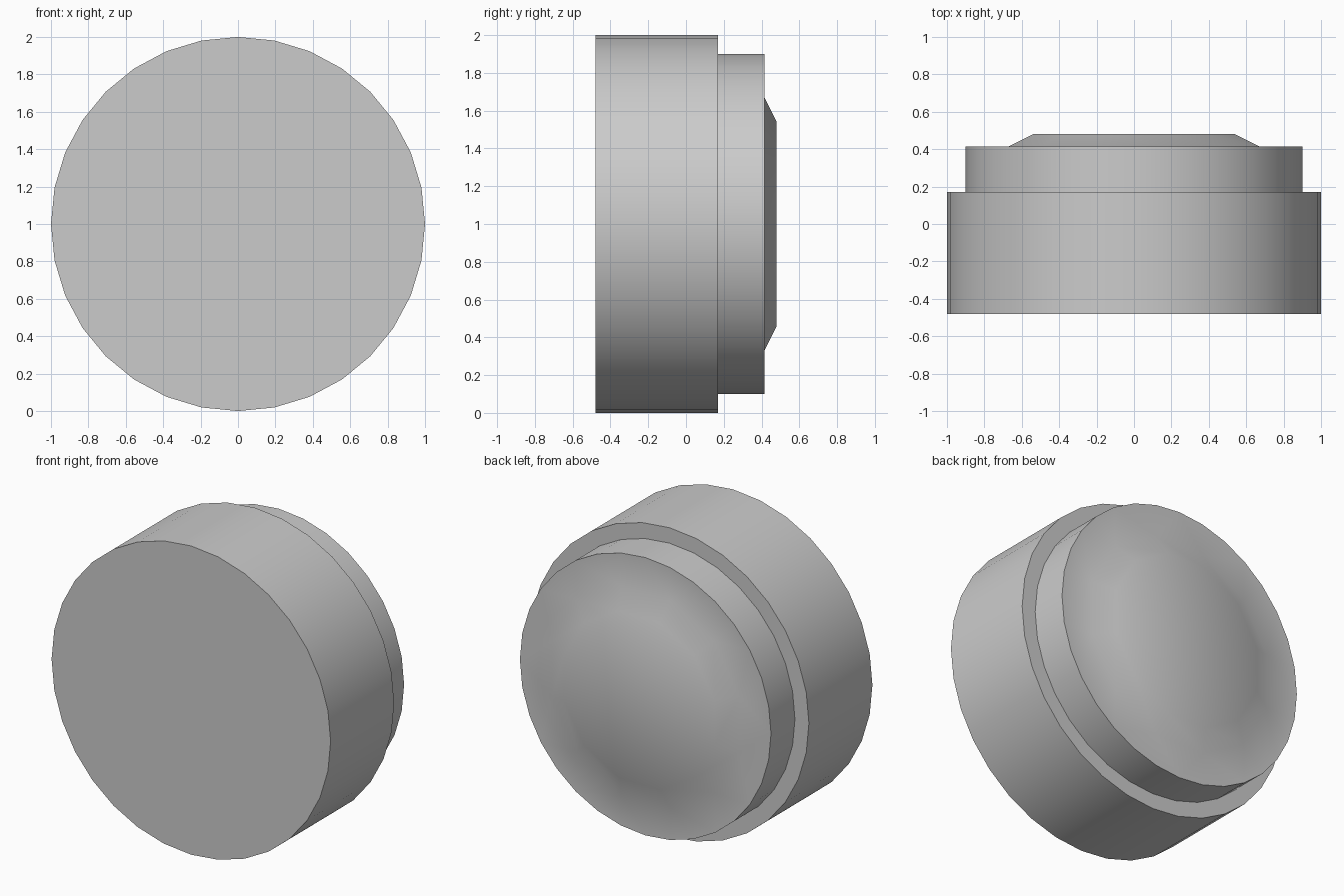
import bpy, bmesh, math

cube = bpy.data.objects.get("Cube")
if cube:
    bpy.data.objects.remove(cube, do_unlink=True)

grey = bpy.data.materials.new("plain_grey")
grey.use_nodes = True
colour = (0.6, 0.6, 0.6, 1)
grey.diffuse_color = colour
grey.node_tree.nodes["Principled BSDF"].inputs["Base Color"].default_value = colour

bm = bmesh.new()


def ring(radius, y, sides, turn=0.0):
    """Closed loop of vertices around the y axis."""
    verts = []
    for i in range(sides):
        a = turn + math.tau * i / sides
        verts.append(bm.verts.new((radius * math.cos(a), y, 1 + radius * math.sin(a))))
    return verts


def edges_of(loop):
    result = []
    for a, b in zip(loop, loop[1:] + loop[:1]):
        result.append(bm.edges.get((a, b)) or bm.edges.new((a, b)))
    return result


def join(first, second):
    count = len(first)
    for i in range(count):
        j = (i + 1) % count
        bm.faces.new((first[i], first[j], second[j], second[i]))


# Wide body and narrower collar
profile = [(1.0, -0.48), (1.0, 0.17), (0.9, 0.17), (0.9, 0.415)]
loops = [ring(r, y, 32) for r, y in profile]
for a, b in zip(loops, loops[1:]):
    join(a, b)
bm.faces.new(loops[0])

# Raised twelve-sided boss on the back
turn = math.radians(15)
boss_base = ring(0.67 / math.cos(turn), 0.415, 12, turn)
boss_top = ring(0.54 / math.cos(turn), 0.48, 12, turn)
join(boss_base, boss_top)
bm.faces.new(boss_top)

# Flat back around the boss
bmesh.ops.triangle_fill(bm, use_beauty=True, normal=(0, 1, 0),
                        edges=edges_of(loops[-1]) + edges_of(boss_base))
bmesh.ops.recalc_face_normals(bm, faces=bm.faces)

mesh = bpy.data.meshes.new("stepped_round_body")
bm.to_mesh(mesh)
bm.free()
mesh.materials.append(grey)
body = bpy.data.objects.new("stepped_round_body", mesh)
bpy.context.collection.objects.link(body)

bpy.ops.object.select_all(action="DESELECT")
body.select_set(True)
bpy.context.view_layer.objects.active = body
bpy.ops.object.shade_smooth_by_angle(angle=math.radians(30))
